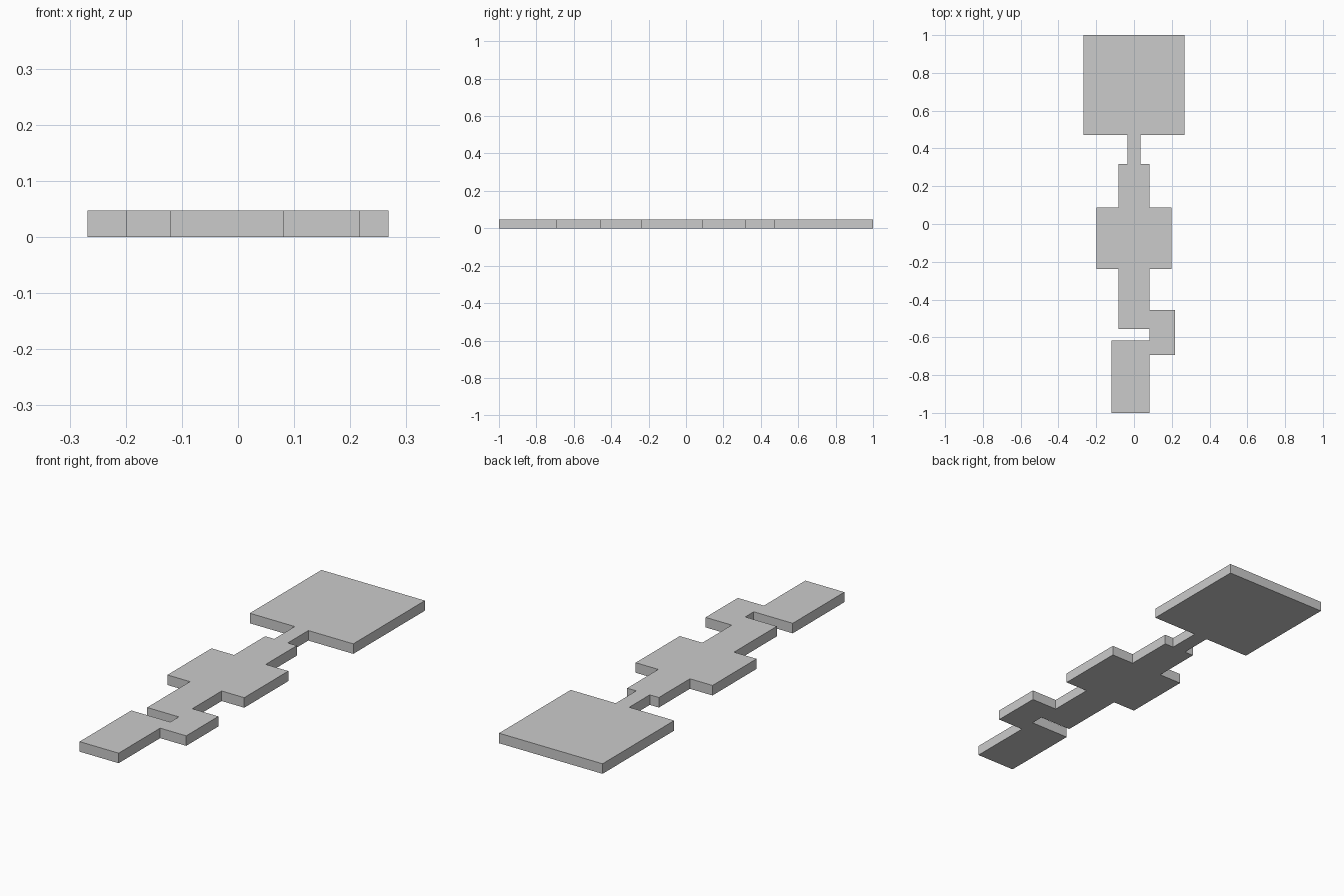
import bpy
import bmesh

if "Cube" in bpy.data.objects:
    bpy.data.objects.remove(bpy.data.objects["Cube"])

THICKNESS = 0.047

# Plate outline, counter-clockwise from the front left corner
outline = [
    # foot and side hook
    (-0.12, -1.0), (0.082, -1.0), (0.082, -0.693), (0.217, -0.693),
    (0.217, -0.455), (0.082, -0.455),
    # right side of the body and its wide middle
    (0.082, -0.238), (0.199, -0.238), (0.199, 0.088), (0.082, 0.088),
    (0.082, 0.318), (0.035, 0.318),
    # neck and square head
    (0.035, 0.47), (0.268, 0.47), (0.268, 1.0), (-0.268, 1.0),
    (-0.268, 0.47), (-0.035, 0.47), (-0.035, 0.318),
    # left side of the body
    (-0.082, 0.318), (-0.082, 0.088), (-0.199, 0.088), (-0.199, -0.238),
    (-0.082, -0.238),
    # slot between body and foot
    (-0.082, -0.555), (0.082, -0.555), (0.082, -0.618), (-0.12, -0.618),
]

# Flat plate: fill the outline and extrude it upward
bm = bmesh.new()
base = bm.faces.new([bm.verts.new((x, y, 0)) for x, y in outline])
top = bmesh.ops.extrude_face_region(bm, geom=[base], use_keep_orig=True)
top_verts = [g for g in top["geom"] if isinstance(g, bmesh.types.BMVert)]
bmesh.ops.translate(bm, verts=top_verts, vec=(0, 0, THICKNESS))
bmesh.ops.recalc_face_normals(bm, faces=bm.faces)

mesh = bpy.data.meshes.new("stepped_plate")
bm.to_mesh(mesh)
bm.free()
plate = bpy.data.objects.new("stepped_plate", mesh)
bpy.context.collection.objects.link(plate)
